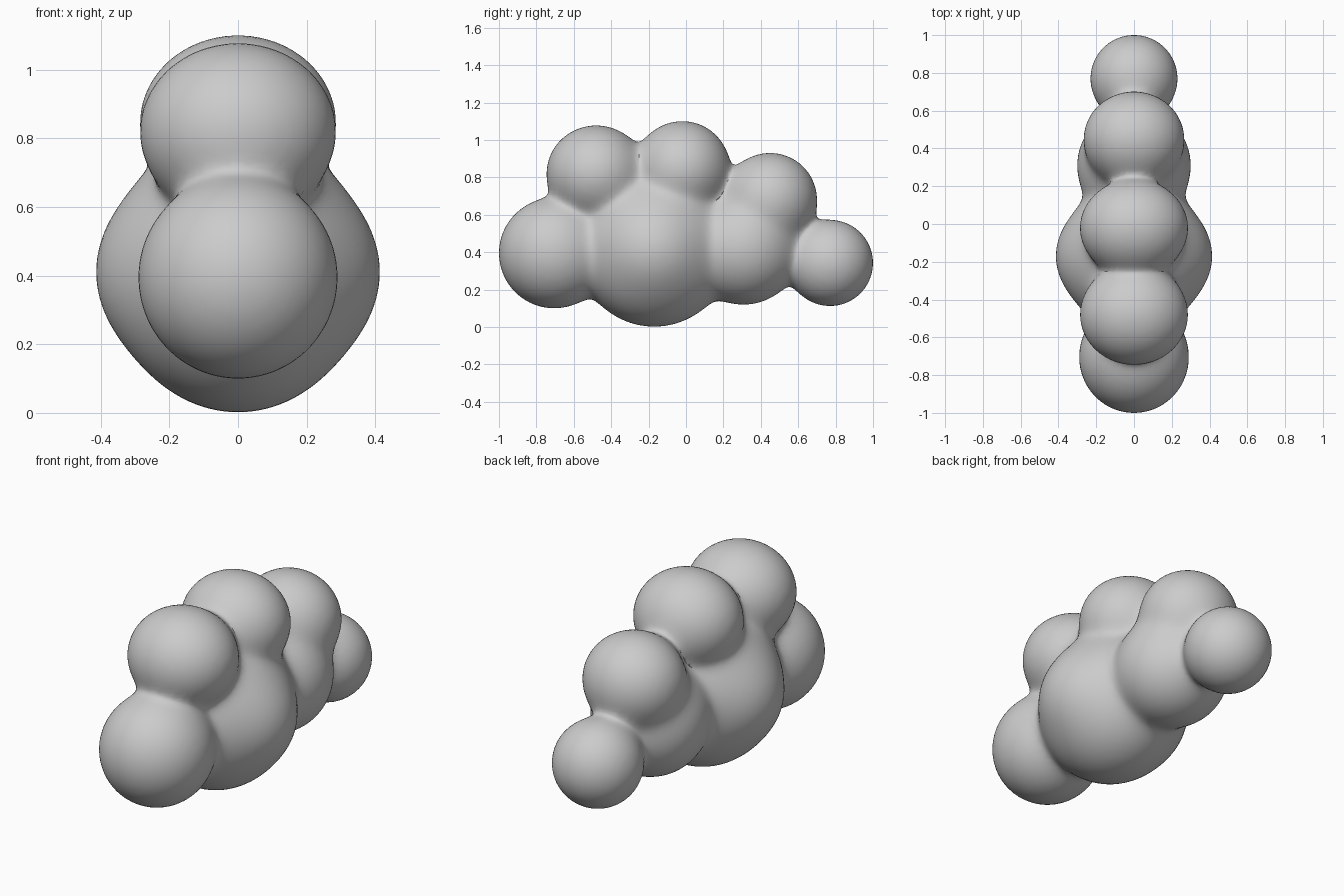
import bpy, bmesh, math
from mathutils import Vector, Matrix

if "Cube" in bpy.data.objects:
    bpy.data.objects.remove(bpy.data.objects["Cube"])

# puffs: x, y, z centre and x, y, z radii
PUFFS = [
    (0, -0.705, 0.395, 0.29, 0.295, 0.295),   # front low
    (0, -0.17, 0.412, 0.37, 0.41, 0.41),      # main belly
    (0.155, -0.17, 0.41, 0.25, 0.25, 0.25),   # belly side swell
    (-0.155, -0.17, 0.41, 0.25, 0.25, 0.25),
    (0, 0.31, 0.42, 0.30, 0.30, 0.30),        # rear low
    (0, 0.77, 0.342, 0.23, 0.23, 0.23),       # tail
    (0, -0.48, 0.82, 0.285, 0.265, 0.257),    # top front
    (0, -0.02, 0.845, 0.285, 0.255, 0.255),   # top middle
    (0, 0.45, 0.68, 0.265, 0.25, 0.25),       # top rear
]
K = 0.03  # softness of the blend between puffs


def field(p):
    total = 0.0
    for x, y, z, a, b, c in PUFFS:
        dx, dy, dz = (p[0] - x) / a, (p[1] - y) / b, (p[2] - z) / c
        k0 = math.sqrt(dx * dx + dy * dy + dz * dz)
        k1 = math.sqrt((dx / a) ** 2 + (dy / b) ** 2 + (dz / c) ** 2) + 1e-9
        total += math.exp(-k0 * (k0 - 1) / k1 / K)
    return -K * math.log(total + 1e-30)


# rough union of the puffs
bm = bmesh.new()
for x, y, z, a, b, c in PUFFS:
    m = Matrix.Translation((x, y, z)) @ Matrix.Diagonal((a, b, c, 1))
    bmesh.ops.create_icosphere(bm, subdivisions=4, radius=1, matrix=m)
mesh = bpy.data.meshes.new("cloud")
bm.to_mesh(mesh)
bm.free()
cloud = bpy.data.objects.new("cloud", mesh)
bpy.context.collection.objects.link(cloud)
bpy.context.view_layer.objects.active = cloud
cloud.select_set(True)

remesh = cloud.modifiers.new("merge", 'REMESH')
remesh.mode = 'VOXEL'
remesh.voxel_size = 0.025
soften = cloud.modifiers.new("soften", 'SMOOTH')
soften.factor = 0.5
soften.iterations = 6
bpy.ops.object.modifier_apply(modifier="merge")
bpy.ops.object.modifier_apply(modifier="soften")

# settle the surface onto the smoothly blended puffs
E = 0.002
for v in cloud.data.vertices:
    p = v.co.copy()
    for _ in range(4):
        f = field(p)
        g = Vector([(field(p + d) - f) / E for d in
                    (Vector((E, 0, 0)), Vector((0, E, 0)), Vector((0, 0, E)))])
        step = g * (-f / max(g.length_squared, 0.2))
        if step.length > 0.05:
            step.length = 0.05
        p += step
        if abs(f) < 0.0005:
            break
    v.co = p

bpy.ops.object.shade_smooth()
